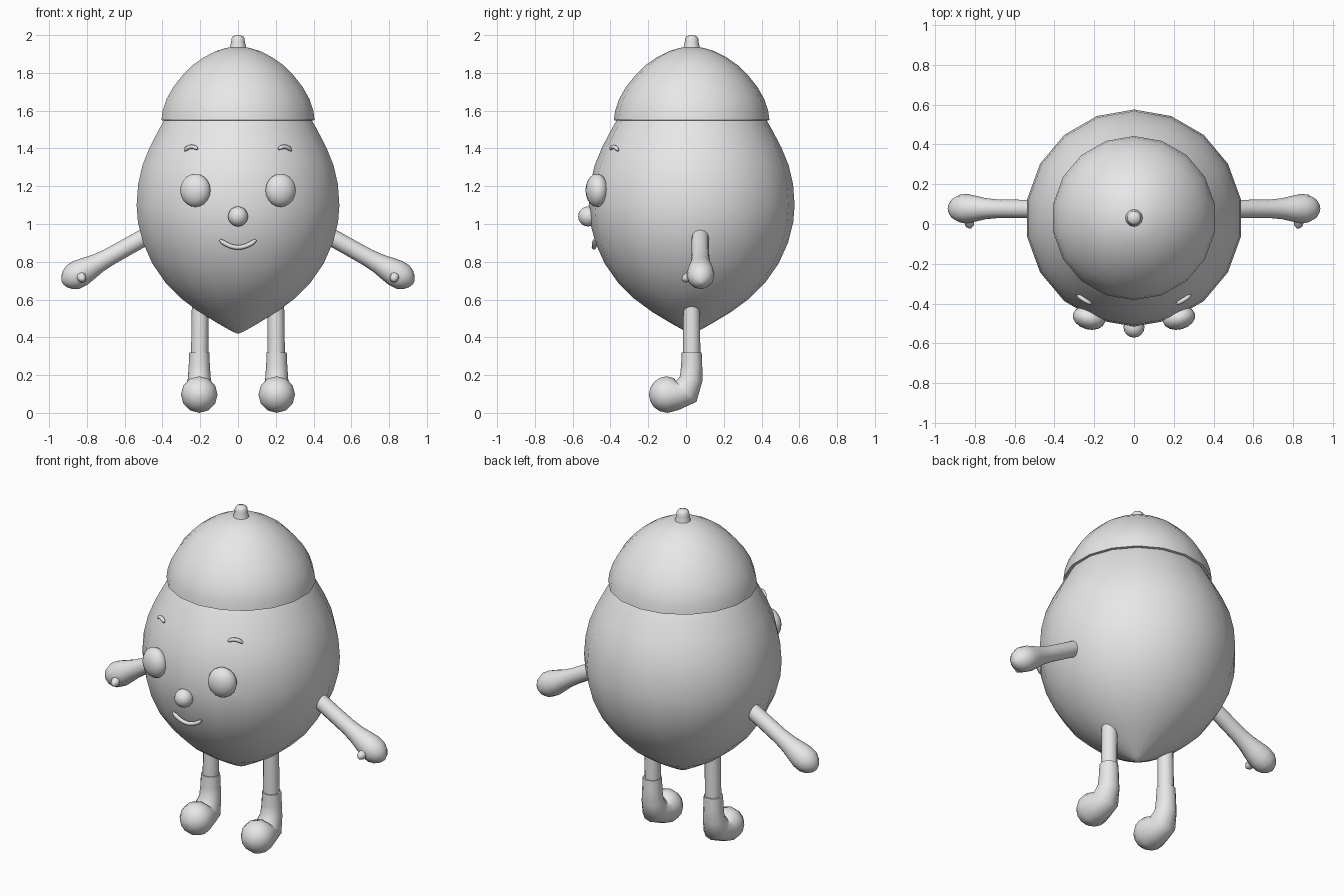
import bpy, bmesh, math
from mathutils import Vector, Matrix

if "Cube" in bpy.data.objects:
    bpy.data.objects.remove(bpy.data.objects["Cube"])

CY = 0.03  # body axis in y

grey = bpy.data.materials.new("plain_grey")
grey.diffuse_color = (0.8, 0.8, 0.8, 1)
grey.use_nodes = True
grey.node_tree.nodes["Principled BSDF"].inputs["Base Color"].default_value = grey.diffuse_color


def finish(name, bm, angle=50):
    bmesh.ops.recalc_face_normals(bm, faces=bm.faces)
    mesh = bpy.data.meshes.new(name)
    bm.to_mesh(mesh)
    bm.free()
    mesh.materials.append(grey)
    mesh.shade_smooth()
    mesh.set_sharp_from_angle(angle=math.radians(angle))
    obj = bpy.data.objects.new(name, mesh)
    bpy.context.collection.objects.link(obj)
    return obj


def skin(bm, rings):
    """Bridge consecutive rings and close both ends."""
    n = len(rings[0])
    for a, b in zip(rings, rings[1:]):
        for i in range(n):
            j = (i + 1) % n
            bm.faces.new((a[i], a[j], b[j], b[i]))
    bm.faces.new(rings[0])
    bm.faces.new(rings[-1])


def lathe(name, profile, seg=18):
    bm = bmesh.new()
    rings = []
    for r, z in profile:
        angles = [2 * math.pi * i / seg for i in range(seg)]
        rings.append([bm.verts.new((r * math.sin(a), CY + r * math.cos(a), z)) for a in angles])
    skin(bm, rings)
    return finish(name, bm)


def tube(name, pts, radii, ref, seg=12):
    """Round tube along a path; ref is the vector normal to the bend plane."""
    bm = bmesh.new()
    pts = [Vector(p) for p in pts]
    rings = []
    for i, (p, r) in enumerate(zip(pts, radii)):
        t = (pts[min(i + 1, len(pts) - 1)] - pts[max(i - 1, 0)]).normalized()
        u = Vector(ref)
        u = (u - t * u.dot(t)).normalized()
        v = t.cross(u)
        angles = [2 * math.pi * k / seg for k in range(seg)]
        rings.append([bm.verts.new(p + r * (math.cos(a) * u + math.sin(a) * v)) for a in angles])
    skin(bm, rings)
    return finish(name, bm)


def ball(name, center, size, turn=0.0, seg=16, rows=10):
    bm = bmesh.new()
    m = Matrix.Translation(center) @ Matrix.Rotation(turn, 4, 'Z') @ Matrix.Diagonal((*size, 1))
    bmesh.ops.create_uvsphere(bm, u_segments=seg, v_segments=rows, radius=1, matrix=m)
    return finish(name, bm)


def on_body(x, z, radius, lift):
    """Point on the front of the body at the given ring radius."""
    return (x, CY - math.sqrt(radius ** 2 - x ** 2) - lift, z)


# Nut body with pointed bottom
lathe("body", [(0.004, 0.42), (0.035, 0.433), (0.11, 0.475), (0.21, 0.535), (0.305, 0.605),
               (0.39, 0.69), (0.46, 0.79), (0.51, 0.90), (0.538, 1.01), (0.545, 1.10),
               (0.537, 1.21), (0.514, 1.31), (0.475, 1.405), (0.425, 1.50),
               (0.385, 1.57), (0.30, 1.68), (0.15, 1.77), (0.01, 1.80)])

# Cap and stem
lathe("cap", [(0.38, 1.545), (0.412, 1.55), (0.405, 1.60), (0.385, 1.66), (0.348, 1.725),
              (0.30, 1.785), (0.245, 1.84), (0.185, 1.882), (0.12, 1.915), (0.06, 1.933),
              (0.005, 1.935)])
lathe("stem", [(0.048, 1.915), (0.042, 1.94), (0.036, 1.965), (0.035, 1.983),
               (0.026, 1.995), (0.006, 2.0)], 12)

# Nose and mouth
ball("nose", (0, -0.518, 1.04), (0.053, 0.053, 0.053))
mouth = []
for i in range(13):
    f = i / 6 - 1
    z = 0.876 + 0.04 * f * f
    mouth.append(on_body(0.096 * f, z, 0.505 + 0.2 * (z - 0.876), 0.012))
tube("mouth", mouth, [0.006] + [0.012] * 11 + [0.006], (0, 1, 0), 8)

for s, side in ((-1, "left"), (1, "right")):
    # Eyes and brows
    ball(side + "_eye", (s * 0.226, -0.472, 1.178), (0.083, 0.058, 0.088), s * math.radians(15))
    brow = []
    for i in range(7):
        f = i / 3 - 1
        x = 0.249 + 0.034 * f
        brow.append(on_body(s * x, 1.409 - 0.016 * f * f - 0.004 * f, 0.476, 0.006))
    tube(side + "_brow", brow, [0.006] + [0.011] * 5 + [0.006], (0, 1, 0), 8)

    # Arm widening into a mitten hand
    start, end = Vector((s * 0.45, 0.075, 0.955)), Vector((s * 0.925, 0.078, 0.69))
    steps = [(0, .046), (.3, .046), (.5, .047), (.62, .053), (.72, .064), (.81, .073),
             (.89, .071), (.95, .055), (.99, .032), (1.01, .006)]
    tube(side + "_arm", [start.lerp(end, t) for t, _ in steps], [r for _, r in steps], (0, 1, 0))
    tube(side + "_thumb", [(s * 0.835, 0.06, 0.745), (s * 0.83, 0.02, 0.722),
                           (s * 0.825, -0.008, 0.71), (s * 0.823, -0.02, 0.705)],
         [0.03, 0.026, 0.022, 0.008], (1, 0, 0), 8)

    # Leg and boot
    x = s * 0.205
    tube(side + "_leg", [(s * 0.203, CY, 0.28), (s * 0.2, CY, 0.60)], [0.046, 0.044], (1, 0, 0))
    boot = [(.03, .32, .053), (.03, .25, .056), (.027, .18, .061), (.0, .112, .077),
            (-.05, .1, .085), (-.1, .097, .097), (-.14, .097, .088), (-.17, .097, .066),
            (-.188, .097, .038), (-.195, .097, .008)]
    tube(side + "_boot", [(x, y, z) for y, z, _ in boot], [r for _, _, r in boot], (1, 0, 0))
